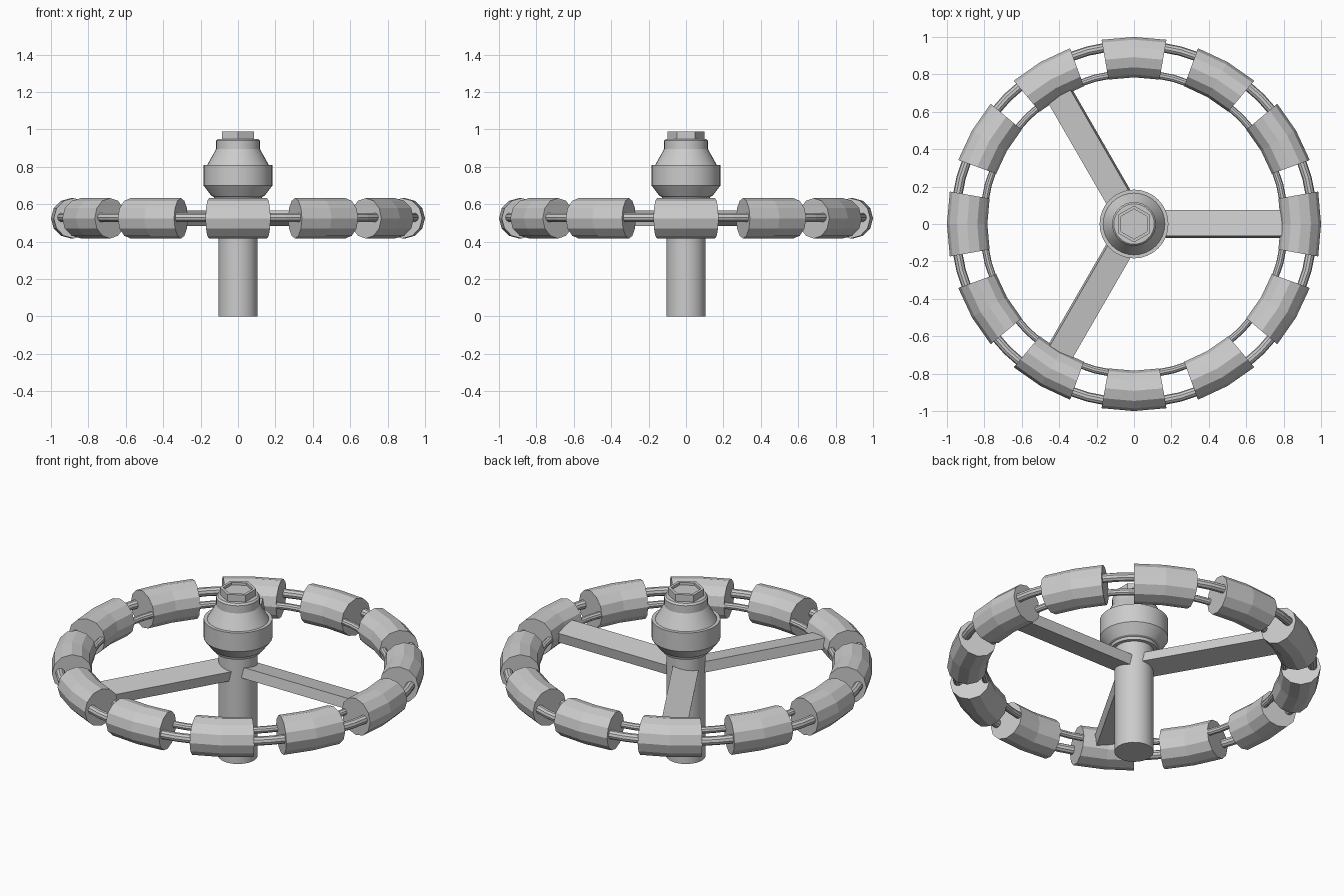
import bpy, bmesh
from math import sin, cos, radians, tau, pi
from mathutils import Matrix, Vector

if "Cube" in bpy.data.objects:
    bpy.data.objects.remove(bpy.data.objects["Cube"])


def make_object(name, bm):
    bmesh.ops.recalc_face_normals(bm, faces=bm.faces)
    mesh = bpy.data.meshes.new(name)
    bm.to_mesh(mesh)
    bm.free()
    obj = bpy.data.objects.new(name, mesh)
    bpy.context.collection.objects.link(obj)
    return obj


def tube_arc(name, radius, z, tube, sides, start, end, steps, closed=False):
    """Sweep a round section around the z axis, capping open arcs."""
    bm = bmesh.new()
    rings = []
    for i in range(steps if closed else steps + 1):
        a = start + (end - start) * i / steps
        ring = []
        for j in range(sides):
            t = tau * j / sides
            r = radius + tube * cos(t)
            ring.append(bm.verts.new((r * cos(a), r * sin(a), z + tube * sin(t))))
        rings.append(ring)
    for i in range(steps):
        p, q = rings[i], rings[(i + 1) % len(rings)]
        for j in range(sides):
            k = (j + 1) % sides
            bm.faces.new((p[j], p[k], q[k], q[j]))
    if not closed:
        bm.faces.new(rings[0])
        bm.faces.new(rings[-1])
    return make_object(name, bm)


def lathe(name, profile, sides, turn=0.0):
    """Revolve (radius, z) points and cap both ends."""
    bm = bmesh.new()
    rings = [[bm.verts.new((r * cos(turn + tau * j / sides),
                            r * sin(turn + tau * j / sides), z))
              for j in range(sides)] for r, z in profile]
    for p, q in zip(rings, rings[1:]):
        for j in range(sides):
            k = (j + 1) % sides
            bm.faces.new((p[j], p[k], q[k], q[j]))
    bm.faces.new(rings[0])
    bm.faces.new(rings[-1])
    return make_object(name, bm)


WHEEL_Z = 0.525

# Twelve grip segments around the rim
for i in range(12):
    mid = tau * i / 12
    tube_arc(f"grip_segment_{i + 1}", 0.892, WHEEL_Z, 0.108, 12,
             mid - radians(10), mid + radians(10), 2)

# Two rods threaded through the grips
tube_arc("outer_rim_rod", 0.957, 0.53, 0.025, 10, 0, tau, 48, True)
tube_arc("inner_rim_rod", 0.807, 0.525, 0.019, 10, 0, tau, 48, True)

# Three slightly twisted flat spokes
for i in range(3):
    bm = bmesh.new()
    place = (Matrix.Rotation(tau * i / 3, 4, 'Z')
             @ Matrix.Translation(Vector((0.44, 0, WHEEL_Z)))
             @ Matrix.Rotation(radians(-10), 4, 'X')
             @ Matrix.Diagonal((0.80, 0.14, 0.06, 1)))
    bmesh.ops.create_cube(bm, size=1, matrix=place)
    make_object(f"spoke_{i + 1}", bm)

# Central shaft, stepped cap and recessed hex nut
parts = [
    lathe("shaft", [(0.105, 0), (0.105, 0.66)], 32),
    lathe("hub_cap", [(0.125, 0.625), (0.13, 0.64), (0.142, 0.645), (0.184, 0.70),
                      (0.184, 0.81), (0.165, 0.81), (0.117, 0.895),
                      (0.117, 0.94), (0.108, 0.95)], 32),
]
lathe("hex_nut", [(0.098, 0.93), (0.098, 0.99), (0.08, 0.99), (0.08, 0.975)], 6, pi / 2)

# Smooth the turned parts
for obj in parts:
    bpy.ops.object.select_all(action='DESELECT')
    obj.select_set(True)
    bpy.context.view_layer.objects.active = obj
    bpy.ops.object.shade_smooth_by_angle(angle=radians(25))
